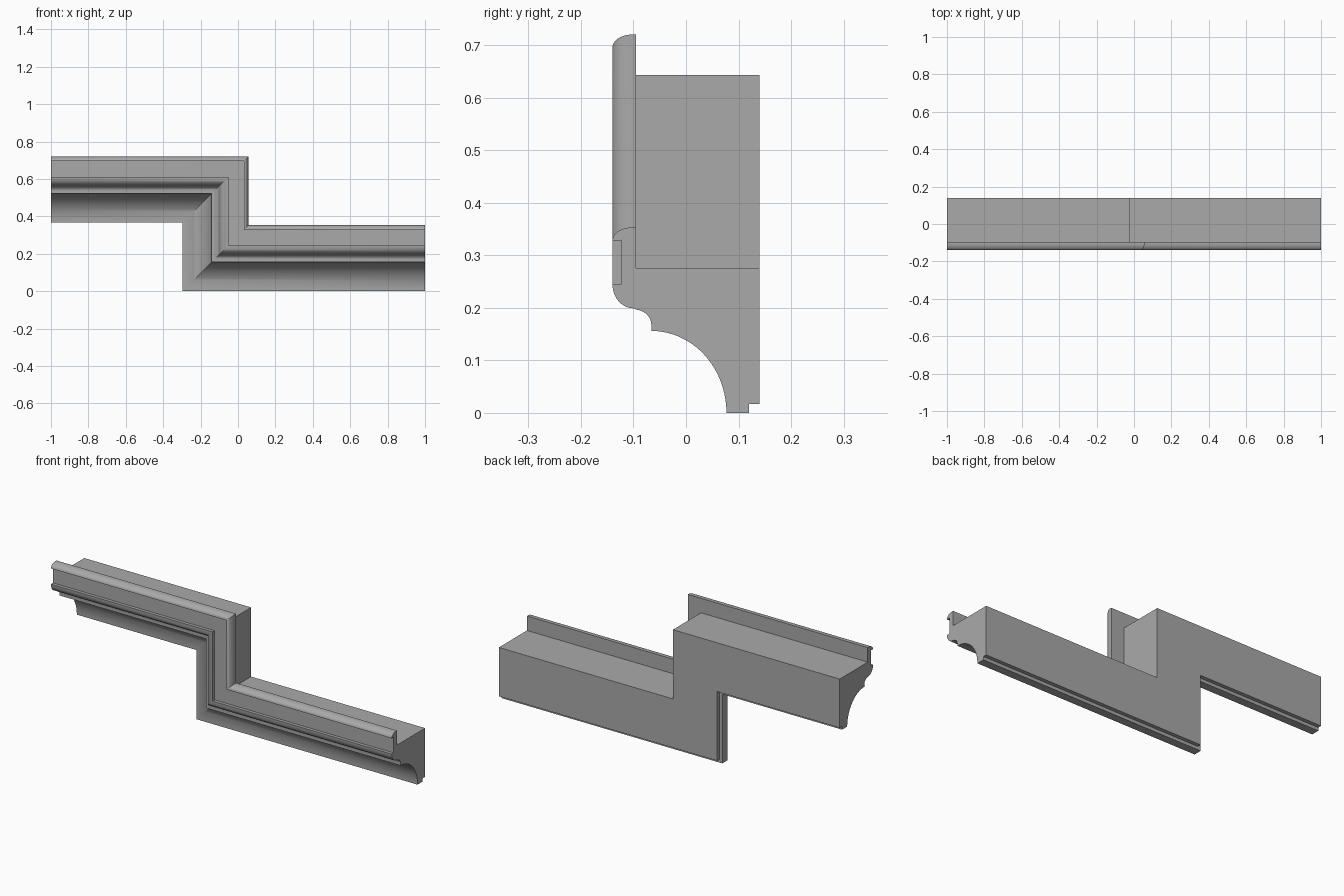
import bpy, bmesh, math

cube = bpy.data.objects.get("Cube")
if cube:
    bpy.data.objects.remove(cube, do_unlink=True)

STEP = 0.367      # rise of the upper run over the lower run
CORNER = -0.297   # x of the riser's base edge


def arc(cy, cz, ry, rz, start, end, n=10):
    """Elliptical arc in the cross-section, angles in degrees."""
    angles = [math.radians(start + (end - start) * i / n) for i in range(n + 1)]
    return [(cy + ry * math.cos(a), cz + rz * math.sin(a)) for a in angles]


# Moulding cross-section as (depth, height)
profile = [(0.14, 0.017), (0.14, 0.276), (-0.095, 0.276), (-0.095, 0.353)]
profile += arc(-0.103, 0.328, 0.037, 0.025, 90, 180)            # top bead
profile += [(-0.123, 0.328), (-0.123, 0.245)]                   # recessed band
profile += arc(-0.1, 0.245, 0.04, 0.046, 180, 270)              # lower bead
profile += arc(-0.1, 0.168, 0.034, 0.029, 80, 0, 8)             # small hollow
profile += arc(-0.066, 0, 0.143, 0.156, 90, 0, 20)              # large cove
profile += [(0.12, 0), (0.12, 0.017)]                           # foot rebate

# Sweep the section along the stepped path with mitred corners
bm = bmesh.new()
rails = []
for y, d in profile:
    path = [(-1, STEP + d), (CORNER + d, STEP + d), (CORNER + d, d), (1, d)]
    rails.append([bm.verts.new((x, y, z)) for x, z in path])
for i, a in enumerate(rails):
    b = rails[(i + 1) % len(rails)]
    for k in range(3):
        bm.faces.new((a[k], a[k + 1], b[k + 1], b[k]))
bm.faces.new([r[0] for r in rails])
bm.faces.new([r[3] for r in rails])
bmesh.ops.recalc_face_normals(bm, faces=bm.faces)

mesh = bpy.data.meshes.new("stepped_cornice")
bm.to_mesh(mesh)
bm.free()
cornice = bpy.data.objects.new("stepped_cornice", mesh)
bpy.context.collection.objects.link(cornice)

# Plain grey finish
grey = bpy.data.materials.new("plain_grey")
grey.use_nodes = True
colour = (0.4, 0.4, 0.4, 1)
grey.diffuse_color = colour
grey.node_tree.nodes["Principled BSDF"].inputs["Base Color"].default_value = colour
mesh.materials.append(grey)

# Smooth curves, crisp mitres and arrises
bpy.ops.object.select_all(action='DESELECT')
cornice.select_set(True)
bpy.context.view_layer.objects.active = cornice
bpy.ops.object.shade_smooth_by_angle(angle=math.radians(30))
